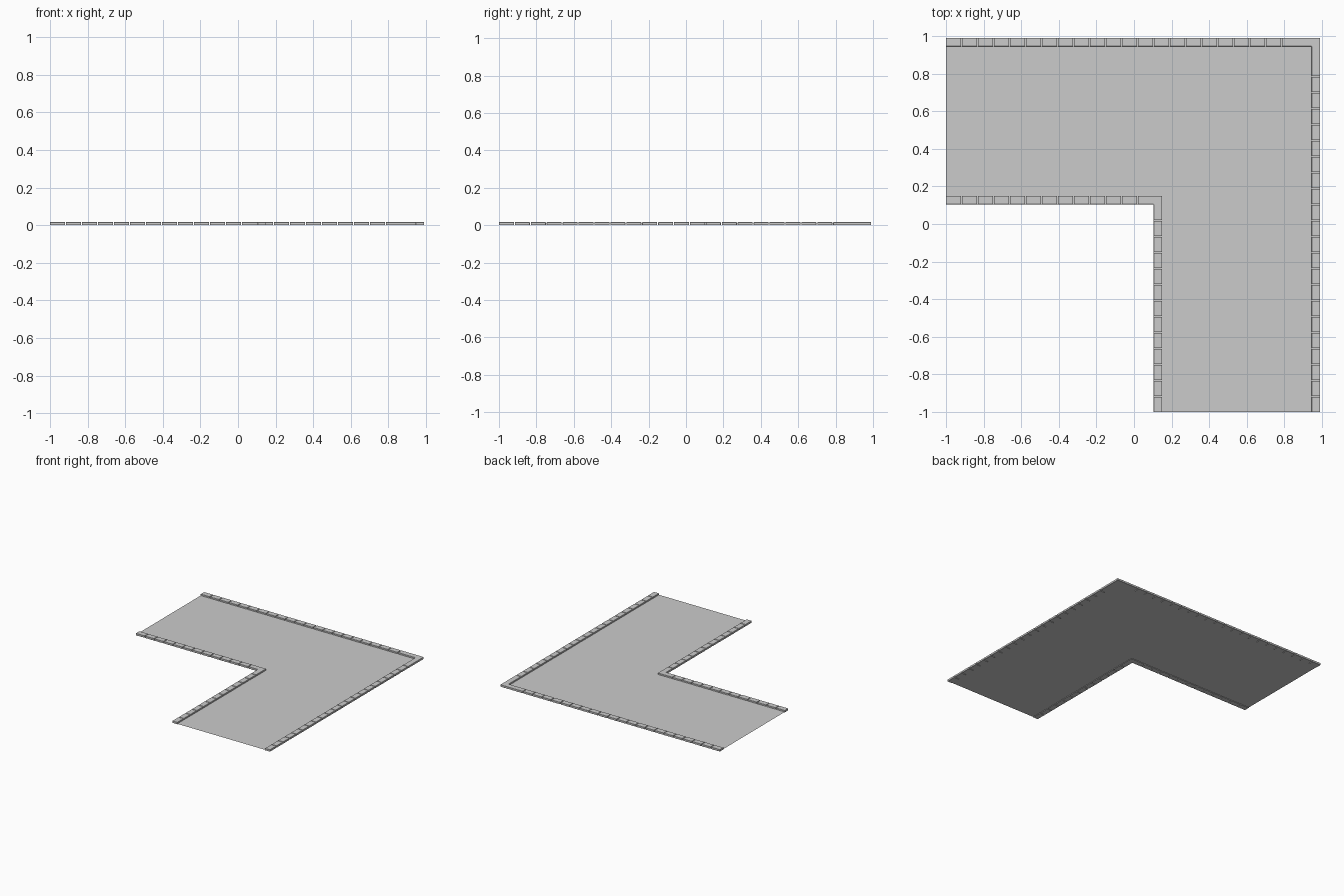
import bpy, bmesh

if "Cube" in bpy.data.objects:
    bpy.data.objects.remove(bpy.data.objects["Cube"])

LO, HI = -1.0, 0.99        # outer limits of the corner piece
IN = 0.105                 # outer face of the inside kerb
W = 0.045                  # kerb width
STEP, GAP = 0.0851, 0.005  # kerb stone pitch and joint
TOP, ROAD = 0.016, 0.004


def extruded(bm, pts, z0, z1):
    face = bm.faces.new([bm.verts.new((x, y, z0)) for x, y in pts])
    ext = bmesh.ops.extrude_face_region(bm, geom=[face])
    verts = [g for g in ext["geom"] if isinstance(g, bmesh.types.BMVert)]
    bmesh.ops.translate(bm, verts=verts, vec=(0, 0, z1 - z0))


def finish(bm, name, bevel=0):
    bmesh.ops.recalc_face_normals(bm, faces=bm.faces)
    me = bpy.data.meshes.new(name)
    bm.to_mesh(me)
    bm.free()
    ob = bpy.data.objects.new(name, me)
    bpy.context.collection.objects.link(ob)
    if bevel:
        mod = ob.modifiers.new("chamfer", "BEVEL")
        mod.width, mod.segments = bevel, 1
    return ob


def kerb(name, edge, count):
    """Two straight runs of stones meeting at an L-shaped corner stone."""
    bm = bmesh.new()
    a, b = edge - W, edge
    for i in range(count):
        s, e = LO + i * STEP, LO + (i + 1) * STEP - GAP
        extruded(bm, [(s, a), (e, a), (e, b), (s, b)], 0, TOP)
        extruded(bm, [(a, s), (b, s), (b, e), (a, e)], 0, TOP)
    c = LO + count * STEP
    extruded(bm, [(c, a), (a, a), (a, c), (b, c), (b, b), (c, b)], 0, TOP)
    return finish(bm, name, 0.001)


# Flat L-shaped road surface
bm = bmesh.new()
outline = [(LO, IN), (IN, IN), (IN, LO), (HI, LO), (HI, HI), (LO, HI)]
bm.faces.new([bm.verts.new((x, y, ROAD)) for x, y in reversed(outline)])
road = finish(bm, "road_surface")
if road.data.polygons[0].normal.z < 0:
    road.data.flip_normals()

# Kerbs along the outside and inside of the bend
kerb("outer_kerb", HI, 21)
kerb("inner_kerb", IN + W, 12)
